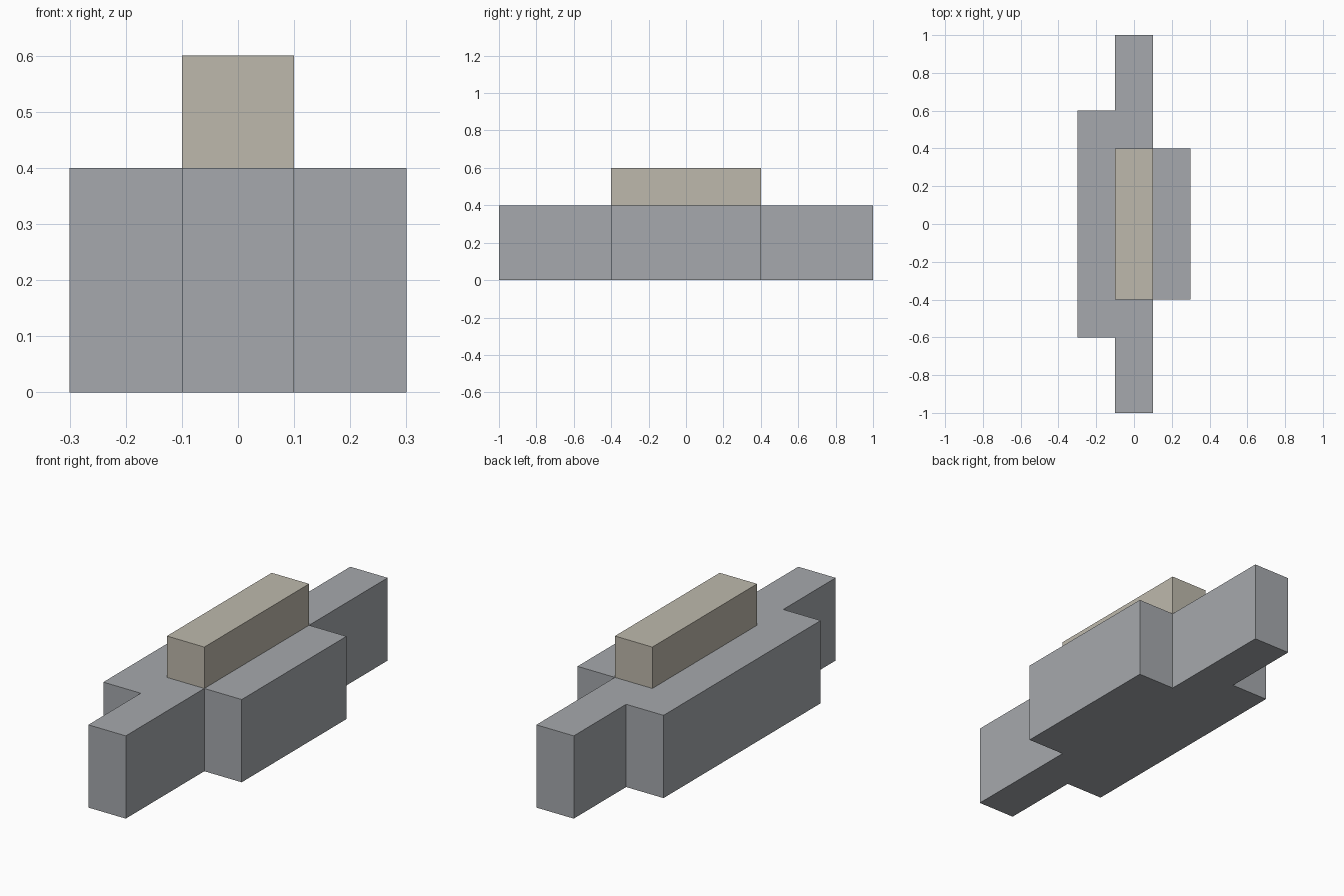
import bpy
import bmesh

cube = bpy.data.objects.get("Cube")
if cube:
    bpy.data.objects.remove(cube, do_unlink=True)


def make_material(name, colour):
    mat = bpy.data.materials.new(name)
    mat.use_nodes = True
    mat.diffuse_color = colour
    mat.node_tree.nodes["Principled BSDF"].inputs["Base Color"].default_value = colour
    return mat


def extrude_outline(name, outline, z0, z1, mat):
    """Flat outline in x, y raised into a solid from z0 to z1."""
    bm = bmesh.new()
    face = bm.faces.new([bm.verts.new((x, y, z0)) for x, y in outline])
    raised = bmesh.ops.extrude_face_region(bm, geom=[face], use_keep_orig=True)
    top = [v for v in raised["geom"] if isinstance(v, bmesh.types.BMVert)]
    bmesh.ops.translate(bm, verts=top, vec=(0, 0, z1 - z0))
    bmesh.ops.recalc_face_normals(bm, faces=bm.faces)
    mesh = bpy.data.meshes.new(name)
    bm.to_mesh(mesh)
    bm.free()
    mesh.materials.append(mat)
    obj = bpy.data.objects.new(name, mesh)
    bpy.context.collection.objects.link(obj)
    return obj


grey = make_material("stone grey", (0.381, 0.397, 0.418, 1))
tan = make_material("warm tan", (0.515, 0.485, 0.413, 1))

# Stepped base: long spine, short step on the left, longer step on the right
half = [(0.1, 1.0), (0.1, 0.4), (0.3, 0.4)]
other = [(-0.3, 0.6), (-0.1, 0.6), (-0.1, 1.0)]
outline = (half + [(x, -y) for x, y in reversed(half)]
           + [(x, -y) for x, y in reversed(other)] + other)
extrude_outline("stepped_base", outline, 0.0, 0.4, grey)

# Bar on top of the spine
bar = [(-0.1, -0.4), (0.1, -0.4), (0.1, 0.4), (-0.1, 0.4)]
extrude_outline("top_bar", bar, 0.4, 0.6, tan)
